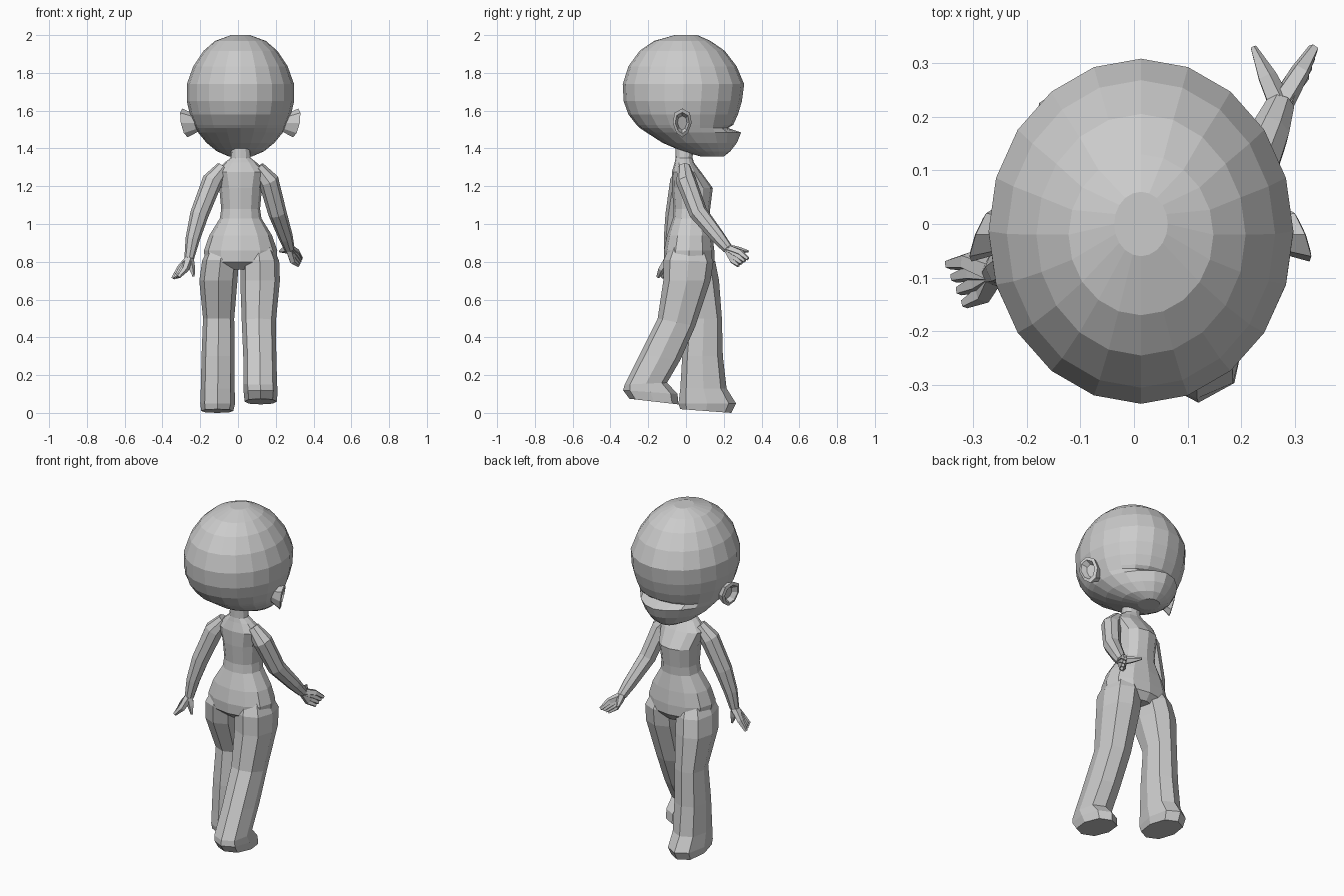
import bpy, bmesh, math
from mathutils import Vector

if "Cube" in bpy.data.objects:
    bpy.data.objects.remove(bpy.data.objects["Cube"])

clay = bpy.data.materials.new("plain grey")
clay.diffuse_color = (0.6, 0.6, 0.6, 1)
clay.use_nodes = True
clay.node_tree.nodes["Principled BSDF"].inputs["Base Color"].default_value = clay.diffuse_color


def bridge(bm, rings):
    """Skin a row of point rings and cap both ends."""
    vs = [[bm.verts.new(p) for p in r] for r in rings]
    n = len(vs[0])
    for a, b in zip(vs, vs[1:]):
        for i in range(n):
            j = (i + 1) % n
            bm.faces.new((a[i], a[j], b[j], b[i]))
    bm.faces.new(vs[0])
    bm.faces.new(vs[-1])


def finish(name, bm):
    bmesh.ops.recalc_face_normals(bm, faces=bm.faces)
    me = bpy.data.meshes.new(name)
    bm.to_mesh(me)
    bm.free()
    me.materials.append(clay)
    ob = bpy.data.objects.new(name, me)
    bpy.context.collection.objects.link(ob)
    return ob


def loft(name, stations, sides, power=1.0, bumps=None):
    """Each station: left x, right x, back y, back z, front y, front z.
    bumps push the middle of the front of each ring forward."""
    rings = []
    for k, (x0, x1, y0, z0, y1, z1) in enumerate(stations):
        ring = []
        for i in range(sides):
            t = 2 * math.pi * i / sides
            c, s = (math.copysign(abs(v) ** power, v) for v in (math.cos(t), math.sin(t)))
            push = bumps[k] * max(0, s) ** 4 if bumps else 0
            ring.append(((x0 + x1) / 2 + c * (x1 - x0) / 2,
                         (y0 + y1) / 2 + s * (y1 - y0) / 2 + push,
                         (z0 + z1) / 2 + s * (z1 - z0) / 2))
        rings.append(ring)
    bm = bmesh.new()
    bridge(bm, rings)
    return finish(name, bm)


def level(cx, rows):
    """Horizontal stations from rows of z, back y, front y, half width."""
    return [(cx - r, cx + r, a, z, b, z) for z, a, b, r in rows]


def tube(bm, path, sides):
    """Round tube through x, y, z, radius points."""
    pts = [Vector(p[:3]) for p in path]
    rings = []
    for i, p in enumerate(pts):
        d = (pts[min(i + 1, len(pts) - 1)] - pts[max(i - 1, 0)]).normalized()
        u = d.cross(Vector((0, 1, 0))).normalized()
        v = d.cross(u)
        rings.append([p + path[i][3] * (u * math.cos(t) + v * math.sin(t))
                      for t in (2 * math.pi * k / sides for k in range(sides))])
    bridge(bm, rings)


# Head with jutting mouth
loft("head", level(0.013, [
    (2.0, -.06, .06, .05), (1.969, -.17, .13, .135), (1.917, -.245, .205, .195),
    (1.835, -.305, .268, .25), (1.74, -.335, .308, .284), (1.65, -.33, .296, .284),
    (1.58, -.305, .275, .268), (1.525, -.262, .25, .245), (1.508, -.245, .245, .237),
    (1.485, -.21, .24, .225), (1.43, -.125, .235, .18), (1.385, -.02, .225, .125),
    (1.357, .08, .20, .06)]), 20,
    bumps=[0] * 8 + [-.022, .052, .035, .01, 0])

# Cupped ears, broader and further out at the top
for side, word in ((-1, "left"), (1, "right")):
    rings = []
    for x, s in ((.23, .6), (.293, 1), (.298, .74), (.272, .5)):
        ring = []
        for k in range(8):
            c, u = math.cos(math.pi * k / 4), math.sin(math.pi * k / 4)
            ring.append((0.012 + side * (x - .022 * s * c + .014 * s * u),
                         -.02 + .05 * s * c * (1 + .2 * u), 1.535 + .076 * s * u))
        rings.append(ring)
    bm = bmesh.new()
    bridge(bm, rings)
    finish(word + "_ear", bm)

# Neck, torso and hips
loft("torso", level(0.014, [
    (1.43, -.055, .04, .047), (1.35, -.055, .035, .053), (1.325, -.06, .042, .085),
    (1.275, -.075, .08, .135), (1.19, -.075, .142, .113), (1.08, -.065, .128, .103),
    (1.03, -.07, .125, .11), (.94, -.10, .14, .166), (.86, -.117, .15, .194),
    (.80, -.115, .15, .19), (.76, -.07, .12, .09)]), 12, .9)

# Flared legs with feet, mid-stride
loft("left_leg", [
    (-.14, -.01, -.06, .92, .10, .90), (-.19, .005, -.105, .81, .155, .80),
    (-.205, -.003, -.085, .70, .175, .70),
    (-.185, -.02, 0, .50, .19, .50), (-.193, -.018, -.02, .30, .195, .30),
    (-.197, -.018, -.03, .13, .215, .13), (-.20, -.015, -.04, .05, .265, .05),
    (-.195, -.025, -.03, .02, .24, 0)], 8, .85)
loft("right_leg", [
    (.03, .17, -.07, .92, .10, .90), (.012, .218, -.118, .81, .145, .80),
    (.012, .222, -.12, .70, .13, .70),
    (.02, .20, -.15, .50, .05, .46), (.028, .203, -.245, .31, -.03, .28),
    (.028, .207, -.325, .15, -.10, .16), (.03, .21, -.333, .12, -.045, .10),
    (.035, .205, -.30, .075, -.04, .045)], 8, .85)

# Arms: path from shoulder to wrist
arms = {
    "left": [(-.08, -.012, 1.30, .035), (-.135, -.03, 1.23, .054), (-.205, -.06, 1.05, .049),
             (-.24, -.08, .92, .038), (-.258, -.09, .82, .026)],
    "right": [(.105, -.01, 1.30, .035), (.162, 0, 1.23, .054), (.208, .065, 1.06, .049),
              (.253, .17, .93, .038), (.272, .22, .87, .028)]}
# Hands: knuckle ends, fingertip ends, thumb tip
hands = {
    "left": [(-.31, -.07, .765), (-.28, -.13, .76), (-.345, -.075, .712),
             (-.315, -.148, .72), (-.235, -.10, .722)],
    "right": [(.31, .285, .85), (.29, .25, .805), (.335, .328, .815),
              (.32, .278, .78), (.222, .33, .855)]}
for word, path in arms.items():
    bm = bmesh.new()
    tube(bm, path, 8)
    finish(word + "_arm", bm)
    wrist = Vector(path[-1][:3])
    ka, kb, ta, tb, thumb = map(Vector, hands[word])
    bm = bmesh.new()
    for i in range(4):
        k, t = ka.lerp(kb, i / 3), ta.lerp(tb, i / 3)
        tube(bm, [(*wrist, .024), (*k, .019), (*t, .010)], 5)
    tube(bm, [(*wrist, .024), (*wrist.lerp(thumb, .5), .019), (*thumb, .006)], 5)
    finish(word + "_hand", bm)
